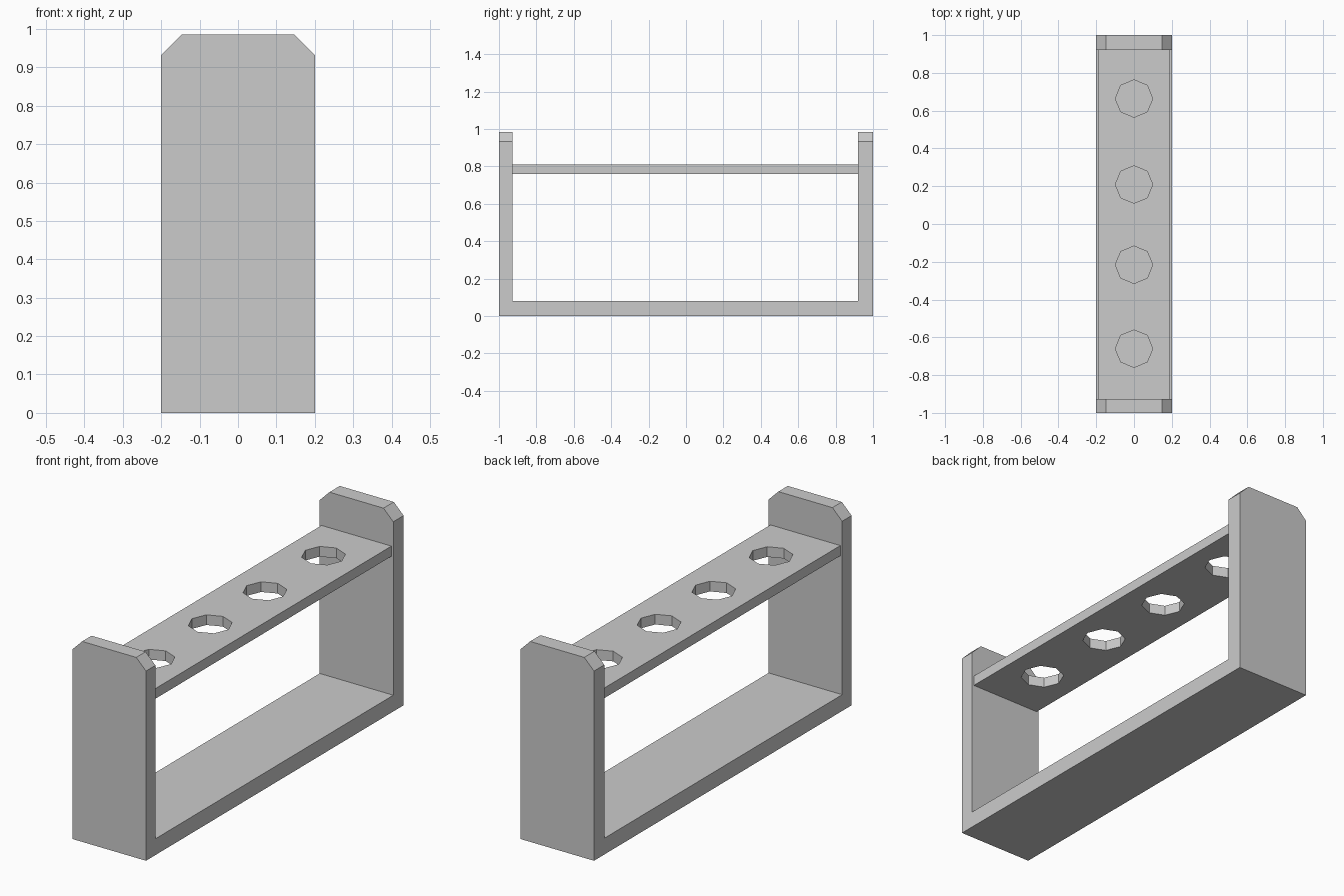
import bpy, bmesh

cube = bpy.data.objects.get("Cube")
if cube:
    bpy.data.objects.remove(cube, do_unlink=True)

HALF_WIDTH, HEIGHT = 0.2, 0.985
FRONT_INNER, BACK_INNER = -0.927, 0.92
FLOOR_TOP = 0.08
SHELF_BOTTOM, SHELF_TOP = 0.76, 0.81
HOLE_POSITIONS = (-0.66, -0.216, 0.209, 0.664)

grey = bpy.data.materials.new("light_grey")
grey.use_nodes = True
colour = (0.6, 0.6, 0.6, 1)
grey.diffuse_color = colour
grey.node_tree.nodes["Principled BSDF"].inputs["Base Color"].default_value = colour


def add_object(name, bm):
    bmesh.ops.recalc_face_normals(bm, faces=bm.faces[:])
    mesh = bpy.data.meshes.new(name)
    bm.to_mesh(mesh)
    bm.free()
    mesh.materials.append(grey)
    obj = bpy.data.objects.new(name, mesh)
    bpy.context.collection.objects.link(obj)
    return obj


def extrude_profile(points, half_width):
    """Extrude a y-z outline across the width."""
    bm = bmesh.new()
    face = bm.faces.new([bm.verts.new((-half_width, y, z)) for y, z in points])
    result = bmesh.ops.extrude_face_region(bm, geom=[face])
    verts = [v for v in result["geom"] if isinstance(v, bmesh.types.BMVert)]
    bmesh.ops.translate(bm, verts=verts, vec=(2 * half_width, 0, 0))
    return bm


# U-shaped frame: floor and two end walls, top corners chamfered
bm = extrude_profile([(-1, 0), (1, 0), (1, HEIGHT), (BACK_INNER, HEIGHT),
                      (BACK_INNER, FLOOR_TOP), (FRONT_INNER, FLOOR_TOP),
                      (FRONT_INNER, HEIGHT), (-1, HEIGHT)], HALF_WIDTH)
corners = [e for e in bm.edges
           if all(v.co.z > HEIGHT - 0.001 for v in e.verts)
           and abs(e.verts[0].co.x - e.verts[1].co.x) < 0.001]
bmesh.ops.bevel(bm, geom=corners, offset=0.053, offset_type='OFFSET',
                segments=1, affect='EDGES')
add_object("frame", bm)

# Shelf, slightly narrower than the frame
shelf = add_object("shelf", extrude_profile(
    [(FRONT_INNER, SHELF_BOTTOM), (BACK_INNER, SHELF_BOTTOM),
     (BACK_INNER, SHELF_TOP), (FRONT_INNER, SHELF_TOP)], 0.19))

# Octagonal holes through the shelf
bm = bmesh.new()
for y in HOLE_POSITIONS:
    prism = bmesh.ops.create_cone(bm, cap_ends=True, segments=8,
                                  radius1=0.099, radius2=0.099, depth=0.2)
    bmesh.ops.translate(bm, verts=prism["verts"], vec=(0, y, SHELF_TOP))
cutter = add_object("hole_cutter", bm)
cutter.hide_render = True
cutter.hide_set(True)

cut = shelf.modifiers.new("holes", 'BOOLEAN')
cut.operation = 'DIFFERENCE'
cut.solver = 'EXACT'
cut.object = cutter
